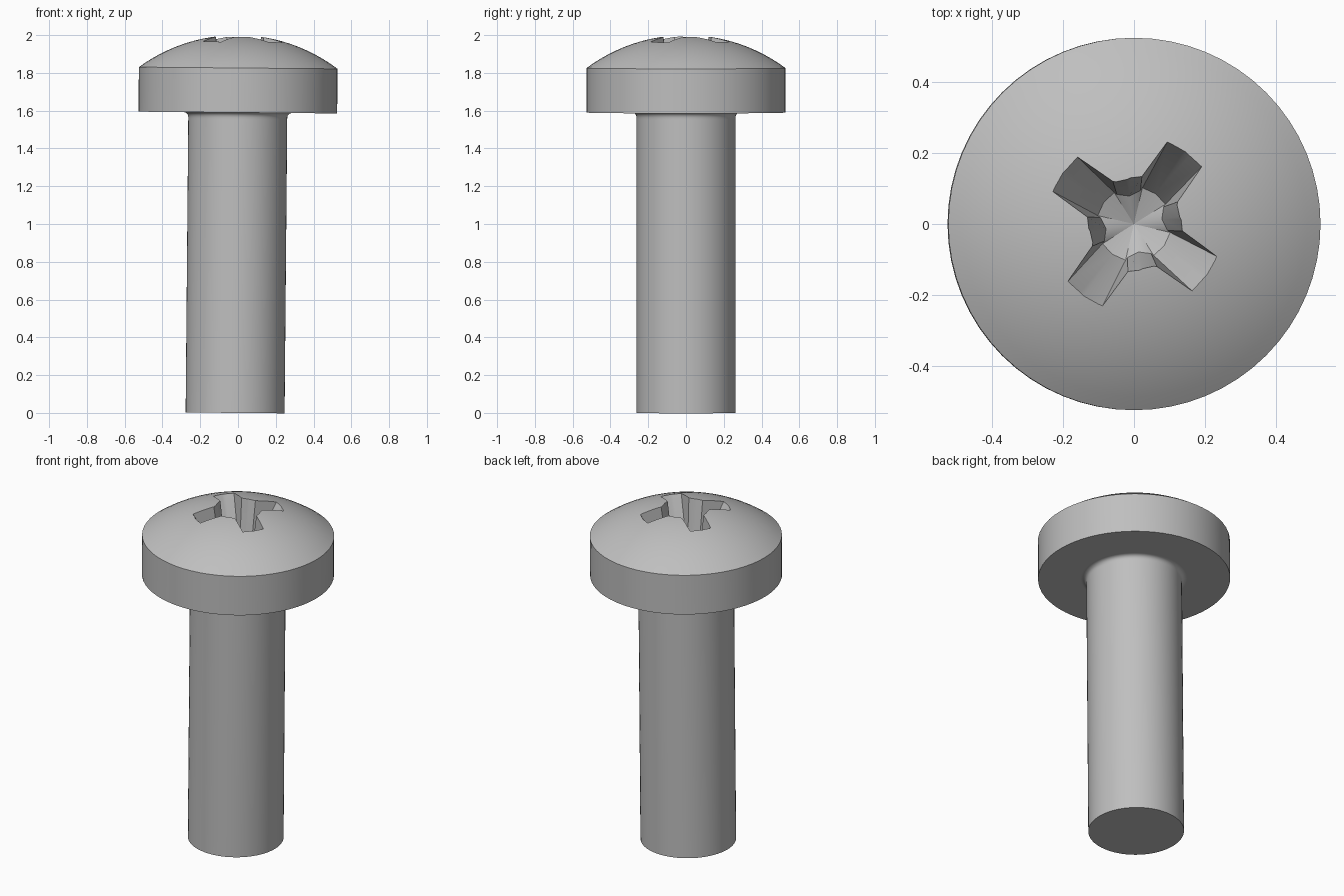
import bpy, bmesh, math
from mathutils import Matrix

cube = bpy.data.objects.get("Cube")
if cube:
    bpy.data.objects.remove(cube)

steel = bpy.data.materials.new("grey_steel")
steel.use_nodes = True
GREY = (0.52, 0.52, 0.52, 1)
steel.diffuse_color = GREY
steel.node_tree.nodes["Principled BSDF"].inputs["Base Color"].default_value = GREY

HEAD_R, SHAFT_R, UNDER, RIM, TOP = 0.526, 0.262, 1.59, 1.826, 2.0
SEGMENTS = 64


def make_object(name, bm):
    bmesh.ops.recalc_face_normals(bm, faces=bm.faces)
    mesh = bpy.data.meshes.new(name)
    bm.to_mesh(mesh)
    bm.free()
    mesh.materials.append(steel)
    obj = bpy.data.objects.new(name, mesh)
    bpy.context.collection.objects.link(obj)
    return obj


def lathe(name, profile):
    bm = bmesh.new()
    verts = [bm.verts.new((r, 0, z)) for r, z in profile]
    edges = [bm.edges.new(pair) for pair in zip(verts, verts[1:])]
    bmesh.ops.spin(bm, geom=verts + edges, cent=(0, 0, 0), axis=(0, 0, 1),
                   angle=math.tau, steps=SEGMENTS, use_duplicate=False)
    bmesh.ops.remove_doubles(bm, verts=bm.verts, dist=1e-5)
    return make_object(name, bm)


# Screw outline: shaft, small fillet, flat underside, rim and spherical dome
fillet = 0.025
profile = [(0, 0), (SHAFT_R, 0), (SHAFT_R, UNDER - fillet - 0.01)]
for i in range(5):
    a = math.radians(22.5 * i)
    profile.append((SHAFT_R + fillet * (1 - math.cos(a)),
                    UNDER - fillet * (1 - math.sin(a))))
profile += [(SHAFT_R + fillet + 0.005, UNDER), (HEAD_R, UNDER), (HEAD_R, RIM)]
sag = TOP - RIM
ball = (HEAD_R ** 2 + sag ** 2) / (2 * sag)
slope = math.asin(HEAD_R / ball)
for i in range(11, -1, -1):
    a = slope * i / 12
    profile.append((ball * math.sin(a), TOP - ball * (1 - math.cos(a))))
screw = lathe("screw", profile)

# Tapered cross recess: a lofted cross section with a shallow conical floor
FLOOR, LIP, ABOVE = 1.69, 1.965, 2.1
grow = (ABOVE - FLOOR) / (LIP - FLOOR)


def cross_ring(bm, z, t):
    mix = lambda low, high: low + (high - low) * t
    tip, half = mix(0.105, 0.25), mix(0.04, 0.06)
    inner, corner = mix(0.088, 0.118), mix(0.08, 0.124)
    side = math.sqrt(tip ** 2 - half ** 2)
    diag = corner * math.sqrt(0.5)
    arm = [(inner, -half), (side, -half), (tip, 0),
           (side, half), (inner, half), (diag, diag)]
    ring = []
    for k in range(4):
        turn = Matrix.Rotation(math.radians(54.5 + 90 * k), 4, 'Z')
        ring += [bm.verts.new(turn @ Matrix.Translation((x, y, z)).translation)
                 for x, y in arm]
    return ring


bm = bmesh.new()
low, high = cross_ring(bm, FLOOR, 0), cross_ring(bm, ABOVE, grow)
centre = bm.verts.new((0, 0, FLOOR - 0.04))
bm.faces.new(high)
for i in range(len(low)):
    j = (i + 1) % len(low)
    bm.faces.new((low[i], low[j], high[j], high[i]))
    bm.faces.new((low[j], low[i], centre))
cutter = make_object("recess_cutter", bm)
cutter.hide_render = True

# Cut the recess into the head and keep the result as plain mesh
cut = screw.modifiers.new("recess", 'BOOLEAN')
cut.operation, cut.solver, cut.object = 'DIFFERENCE', 'EXACT', cutter
bpy.ops.object.select_all(action='DESELECT')
screw.select_set(True)
bpy.context.view_layer.objects.active = screw
bpy.ops.object.modifier_apply(modifier=cut.name)
bpy.data.objects.remove(cutter)

# The whole screw leans very slightly
pivot = Matrix.Translation((0, 0, 1.7))
screw.data.transform(pivot @ Matrix.Rotation(0.009, 4, 'Y') @ pivot.inverted())
bpy.ops.object.shade_smooth_by_angle(angle=math.radians(30))
